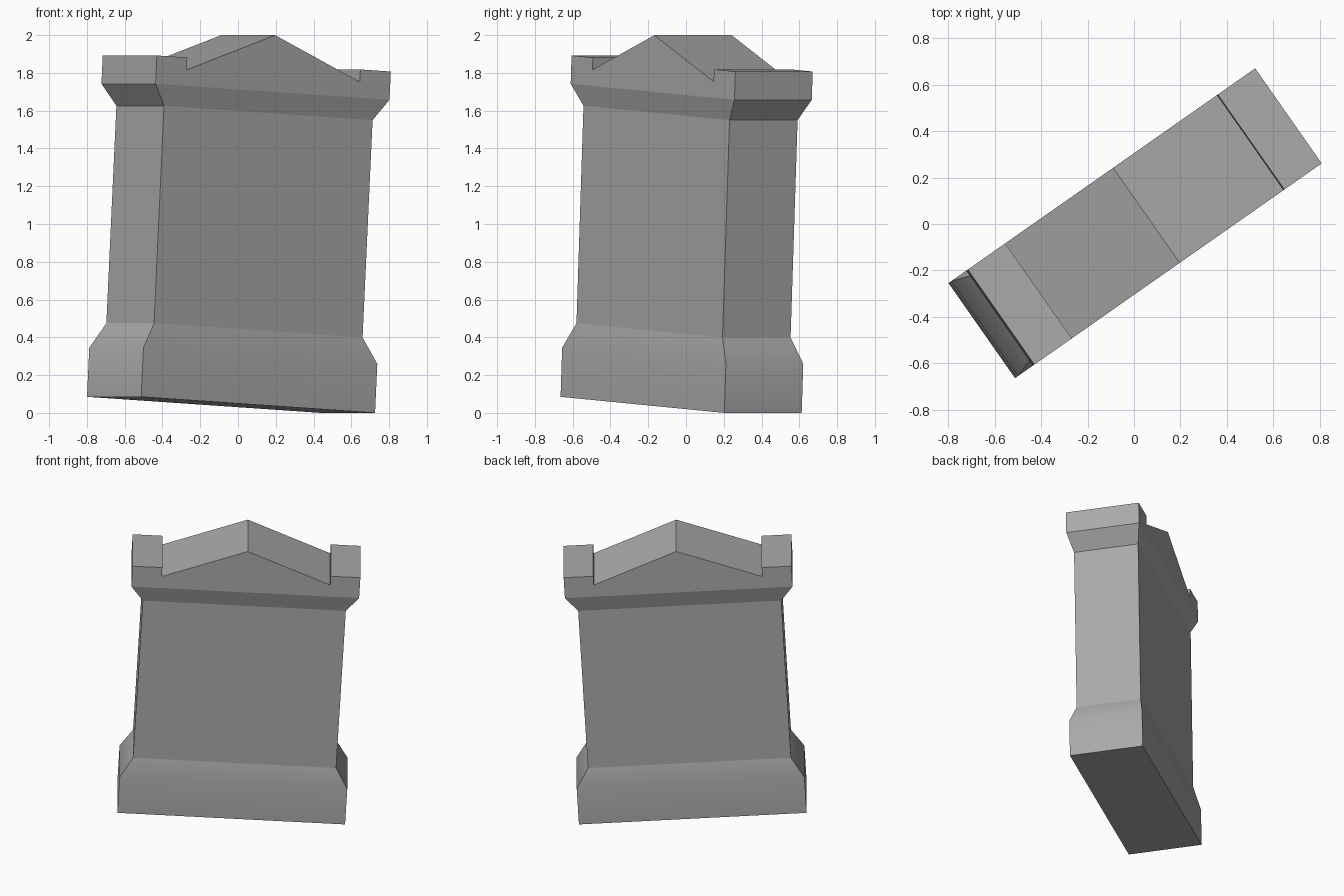
import bpy
import bmesh
from math import radians
from mathutils import Matrix

if "Cube" in bpy.data.objects:
    bpy.data.objects.remove(bpy.data.objects["Cube"])

# Stone material
STONE = (0.4, 0.4, 0.4, 1)
stone = bpy.data.materials.new("grey stone")
stone.use_nodes = True
stone.diffuse_color = STONE
bsdf = next(n for n in stone.node_tree.nodes if n.type == "BSDF_PRINCIPLED")
bsdf.inputs["Base Color"].default_value = STONE

# The whole stone is turned and sinks to one side
PLACE = (Matrix.Rotation(radians(35), 4, "Z")
         @ Matrix.Translation((-0.045, 0, 0.0425))
         @ Matrix.Rotation(radians(3.22), 4, "Y"))

WIDE, DEEP = 0.757, 0.25        # half sizes of base and cap
SLIM, THIN = 0.675, 0.22        # half sizes of the shaft


def finish(name, bm):
    bmesh.ops.recalc_face_normals(bm, faces=bm.faces)
    mesh = bpy.data.meshes.new(name)
    bm.to_mesh(mesh)
    bm.free()
    mesh.materials.append(stone)
    obj = bpy.data.objects.new(name, mesh)
    obj.matrix_world = PLACE
    bpy.context.collection.objects.link(obj)
    return obj


def loft(name, levels, floor=False):
    """Join rectangular rings given as (half width, half depth, height)."""
    bm = bmesh.new()
    rings = [[bm.verts.new((sx * w, sy * d, z))
              for sx, sy in ((-1, -1), (1, -1), (1, 1), (-1, 1))]
             for w, d, z in levels]
    for low, high in zip(rings, rings[1:]):
        for i in range(4):
            j = (i + 1) % 4
            bm.faces.new((low[i], low[j], high[j], high[i]))
    if floor:
        bm.faces.new(rings[0][::-1])
    return finish(name, bm)


# Base with a softened shoulder
base = loft("base", [(WIDE, DEEP, 0), (WIDE, DEEP, 0.26), (SLIM, THIN, 0.395)], True)
bpy.ops.object.select_all(action="DESELECT")
base.select_set(True)
bpy.context.view_layer.objects.active = base
bpy.ops.object.shade_smooth_by_angle(angle=radians(35))

# Shaft and the flare under the cap
loft("shaft", [(SLIM, THIN, 0.395), (SLIM, THIN, 1.548)])
loft("cap_flare", [(SLIM, THIN, 1.548), (WIDE, DEEP, 1.66)])

# Cap: corner blocks with a low gable between them
half = [(WIDE, 1.66), (WIDE, 1.81), (0.56, 1.81), (0.56, 1.745)]
outline = half + [(0, 1.96)] + [(-x, z) for x, z in reversed(half)]
bm = bmesh.new()
front, back = [[bm.verts.new((x, y, z)) for x, z in outline] for y in (-DEEP, DEEP)]
bm.faces.new(front)
bm.faces.new(back[::-1])
for i in range(len(outline) - 1):
    bm.faces.new((front[i], front[i + 1], back[i + 1], back[i]))
finish("cap", bm)
